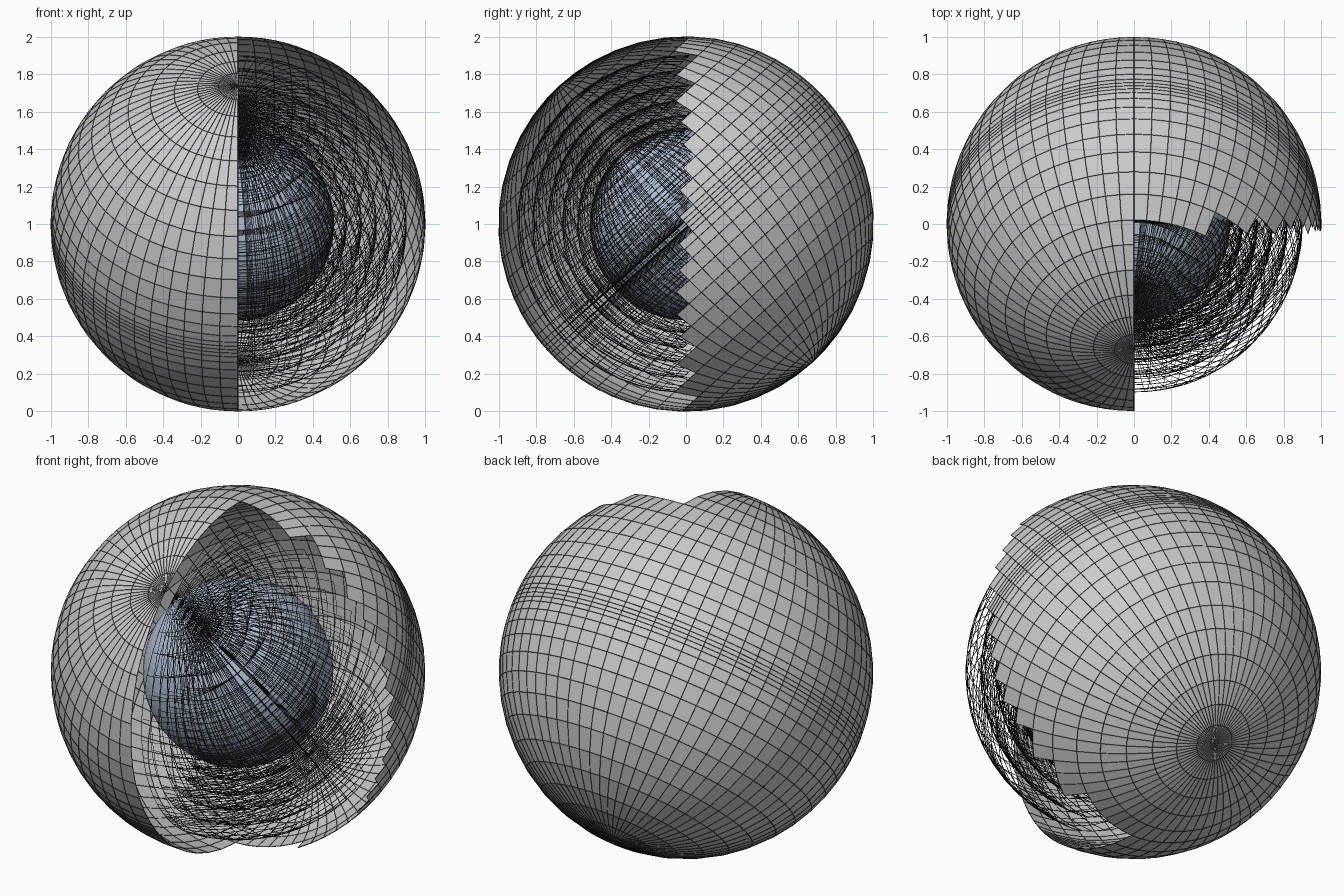
import bpy, bmesh
from math import sin, cos, pi, radians
from mathutils import Matrix, Vector

if "Cube" in bpy.data.objects:
    bpy.data.objects.remove(bpy.data.objects["Cube"])

SEG = 64
TILT = Matrix.Rotation(radians(42.3), 4, 'X')
# Ring angles from the pole, crowding together at the equator
HALF = [6, 12.5, 20, 28, 36, 43.5, 51.5, 58.5, 65, 71, 76.5, 81, 84.5, 87, 88.6]
COLATS = HALF + [90] + [180 - a for a in reversed(HALF)]


def material(name, rgb):
    m = bpy.data.materials.new(name)
    m.diffuse_color = (*rgb, 1)
    m.use_nodes = True
    m.node_tree.nodes["Principled BSDF"].inputs["Base Color"].default_value = m.diffuse_color
    return m


def in_wedge(p):
    return p.x > 0 and p.y < 0


def grid_sphere(name, r, keep=None, mat=None):
    """Tilted latitude/longitude sphere, keeping only chosen whole cells."""
    bm = bmesh.new()
    rings = []
    for a in COLATS:
        t = radians(a)
        rings.append([bm.verts.new((r * sin(t) * cos(2 * pi * i / SEG),
                                    r * sin(t) * sin(2 * pi * i / SEG),
                                    r * cos(t))) for i in range(SEG)])
    top = bm.verts.new((0, 0, r))
    bottom = bm.verts.new((0, 0, -r))
    for i in range(SEG):
        j = (i + 1) % SEG
        bm.faces.new((top, rings[0][i], rings[0][j]))
        bm.faces.new((bottom, rings[-1][j], rings[-1][i]))
        for a, b in zip(rings, rings[1:]):
            bm.faces.new((a[i], b[i], b[j], a[j]))
    bm.transform(TILT)
    if keep:
        bad = [f for f in bm.faces if not keep(f.calc_center_median())]
        bmesh.ops.delete(bm, geom=bad, context='FACES')
    bm.transform(Matrix.Translation((0, 0, 1)))
    me = bpy.data.meshes.new(name)
    bm.to_mesh(me)
    bm.free()
    ob = bpy.data.objects.new(name, me)
    bpy.context.collection.objects.link(ob)
    if mat:
        me.materials.append(mat)
    return ob


def wire_cage(name, r, keep, mat):
    """Thin wires along the cell edges."""
    ob = grid_sphere(name, r, keep, mat)
    w = ob.modifiers.new("wires", 'WIREFRAME')
    w.thickness = 0.004
    w.offset = 0
    w.use_even_offset = False
    w.use_boundary = True
    return ob


black = material("wire_black", (0.02, 0.02, 0.02))
blue = material("core_blue", (0.42, 0.52, 0.66))

# Outer shell with one quarter wedge removed, and the grid on it
grid_sphere("outer_shell", 1.0, lambda p: not in_wedge(p))
wire_cage("outer_grid", 1.0, lambda p: not in_wedge(p), black)

# Solid core
grid_sphere("core", 0.51, None, blue)

# Nested wire layers seen in the open wedge
for k, r in enumerate((0.512, 0.58, 0.66, 0.74, 0.82, 0.9)):
    wire_cage(f"inner_grid_{k + 1}", r, in_wedge, black)
